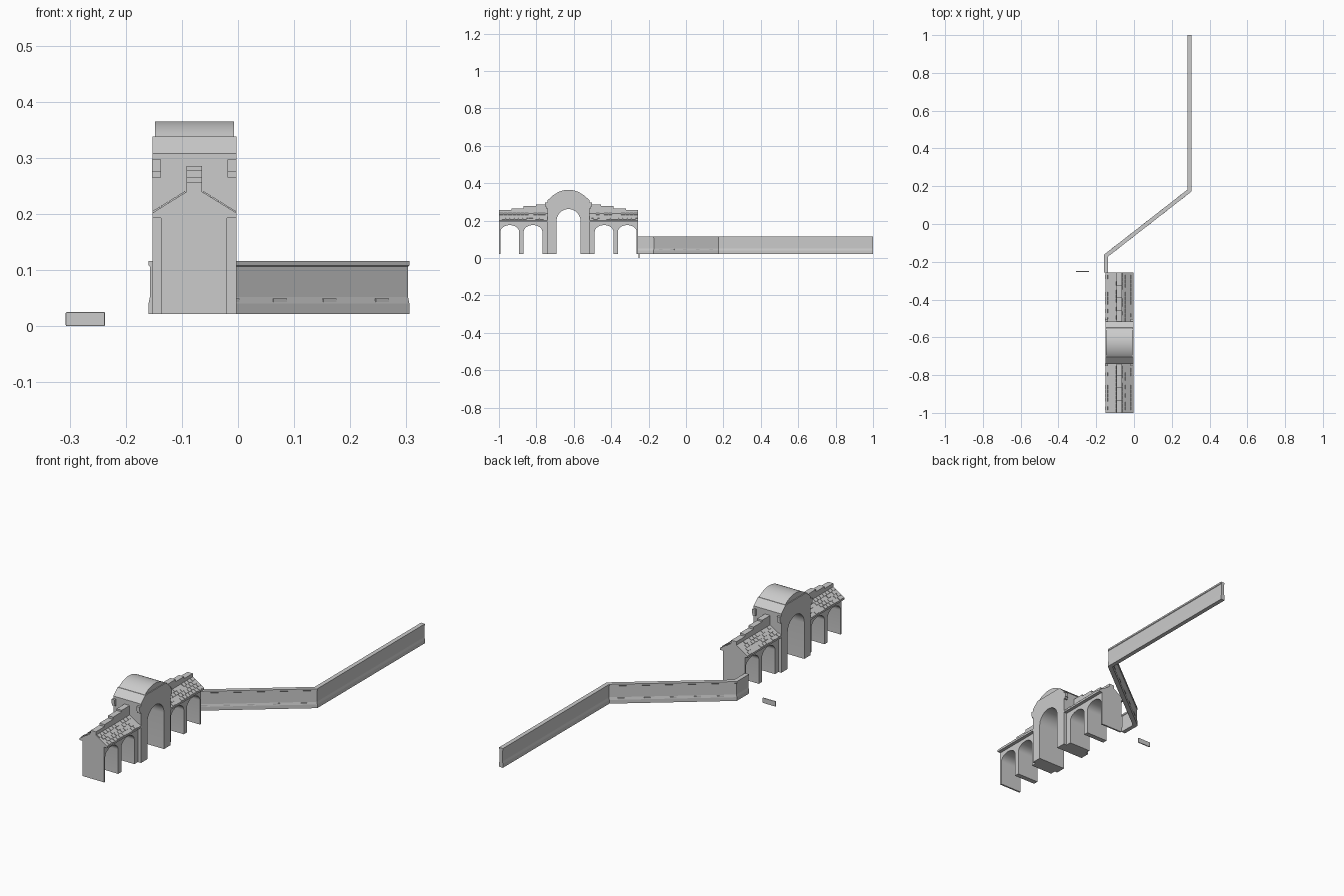
import bpy, bmesh, math, random
from mathutils import Matrix, Vector

random.seed(4)
if "Cube" in bpy.data.objects:
    bpy.data.objects.remove(bpy.data.objects["Cube"])

stone = bpy.data.materials.new("grey_stone")
stone.use_nodes = True
GREY = (0.6, 0.6, 0.6, 1)
stone.diffuse_color = GREY
stone.node_tree.nodes["Principled BSDF"].inputs["Base Color"].default_value = GREY

MID_X, MID_Y = -0.078, -0.628      # gatehouse centre
BASE = 0.022                       # ground level of the masonry


def finish(name, bm, smooth=False):
    bmesh.ops.recalc_face_normals(bm, faces=bm.faces)
    mesh = bpy.data.meshes.new(name)
    bm.to_mesh(mesh)
    bm.free()
    mesh.materials.append(stone)
    ob = bpy.data.objects.new(name, mesh)
    bpy.context.collection.objects.link(ob)
    if smooth:
        bpy.ops.object.select_all(action="DESELECT")
        ob.select_set(True)
        bpy.context.view_layer.objects.active = ob
        bpy.ops.object.shade_smooth_by_angle(angle=math.radians(30))
    return ob


def prism(name, outline, axis, lo, hi, smooth=False):
    """Extrude an outline: (y, z) along X, or (x, z) along Y."""
    bm = bmesh.new()
    place = (lambda u, v, t: (t, u, v)) if axis == "X" else (lambda u, v, t: (u, t, v))
    face = bm.faces.new([bm.verts.new(place(u, v, lo)) for u, v in outline])
    out = bmesh.ops.extrude_face_region(bm, geom=[face])
    moved = [g for g in out["geom"] if isinstance(g, bmesh.types.BMVert)]
    bmesh.ops.translate(bm, verts=moved, vec=Vector(place(0, 0, hi - lo)))
    return finish(name, bm, smooth)


def add_box(bm, centre, size, turn=Matrix()):
    mat = Matrix.Translation(centre) @ turn @ Matrix.Diagonal((*size, 1))
    bmesh.ops.create_cube(bm, size=1, matrix=mat)


def arch(centre, half, spring, rise, steps=16):
    """Points of an arched opening, from its left foot to its right foot."""
    curve = [(centre - half * math.cos(math.pi * i / steps),
              spring + rise * math.sin(math.pi * i / steps)) for i in range(steps + 1)]
    return [(centre - half, BASE)] + curve + [(centre + half, BASE)]


def crown(half, low, high, steps=16):
    """Shallow arc over the gatehouse, running towards -y."""
    rise = high - low
    r = (half * half + rise * rise) / (2 * rise)
    a = math.asin(half / r)
    angles = [a - 2 * a * i / steps for i in range(steps + 1)]
    return [(MID_Y + r * math.sin(t), high - r + r * math.cos(t)) for t in angles]


# Gatehouse body with the tall archway
HALF = 0.113
body = [(MID_Y - HALF, BASE)] + arch(MID_Y, 0.064, 0.198, 0.064)
body += [(MID_Y + HALF, BASE), (MID_Y + HALF, 0.308), (MID_Y + 0.08, 0.338),
         (MID_Y - 0.08, 0.338), (MID_Y - HALF, 0.308)]
prism("gatehouse", body, "X", -0.152, -0.003, True)

# Barrel roof above the shoulders
barrel = crown(0.077, 0.338, 0.365)
barrel += [(MID_Y - 0.077, 0.33), (MID_Y + 0.077, 0.33)]
prism("barrel_roof", barrel, "X", -0.148, -0.007, True)

# Corbels at the gatehouse corners
bm = bmesh.new()
for sx in (-1, 1):
    for sy in (-1, 1):
        x = MID_X + sx * 0.067
        add_box(bm, (x, MID_Y + sy * 0.118, 0.286), (0.016, 0.014, 0.022))
        add_box(bm, (x, MID_Y + sy * 0.116, 0.270), (0.016, 0.010, 0.010))
finish("corner_corbels", bm)

# Two arcaded wings, mirrored about the gatehouse
END = 0.372
for side, label in ((-1, "front"), (1, "rear")):
    def at(d, s=side):
        return MID_Y + s * d

    # Arcade wall with two arches through it
    wall = [(at(0.108), BASE)]
    for d in (0.190, 0.314):
        opening = arch(at(d), 0.050, 0.140, 0.036)
        wall += opening if side > 0 else opening[::-1]
    wall += [(at(END), BASE), (at(END), 0.2), (at(0.108), 0.2)]
    prism(label + "_arcade", wall, "X", -0.137, -0.02, True)

    # Gabled roof with a thin eave
    lo, hi = sorted((at(0.108), at(END)))
    gable = [(-0.152, 0.193), (-0.003, 0.193), (-0.003, 0.202),
             (MID_X, 0.248), (-0.152, 0.202)]
    prism(label + "_roof", gable, "Y", lo, hi)

    # Stepped ridge climbing towards the gatehouse
    bm = bmesh.new()
    step = (END - 0.108) / 4
    for i, top in enumerate((0.285, 0.277, 0.266, 0.256)):
        centre = (MID_X, at(0.108 + step * (i + 0.5)), (top + 0.235) / 2)
        add_box(bm, centre, (0.028, step, top - 0.235))
    finish(label + "_ridge", bm)

    # Staggered roof tiles on both slopes
    bm = bmesh.new()
    pitch = math.atan2(0.046, 0.0745)
    for sx in (-1, 1):
        turn = Matrix.Rotation(sx * pitch, 4, "Y")
        for row in range(4):
            f = (row + 0.5) / 5
            for col in range(11):
                if random.random() < 0.25:
                    continue
                d = 0.122 + 0.0225 * (col + 0.5 * (row % 2))
                if d > END - 0.011:
                    continue
                x = MID_X + sx * 0.0745 * (1 - f)
                add_box(bm, (x, at(d), 0.2025 + 0.046 * f),
                        (0.0155, 0.020, 0.004), turn)
    finish(label + "_roof_tiles", bm)

# Boundary wall: a coped section swept along a bent path
path = [Vector(p) for p in ((-0.149, -0.256), (-0.149, -0.168), (0.295, 0.178), (0.295, 1.0))]
half_section = [(0.0105, BASE), (0.0105, 0.040), (0.008, 0.052), (0.008, 0.106),
                (0.0105, 0.108), (0.0105, 0.116)]
section = half_section + [(-w, z) for w, z in reversed(half_section)]
bm = bmesh.new()
rings = []
for i, p in enumerate(path):
    before = (p - path[i - 1]).normalized() if i else None
    after = (path[i + 1] - p).normalized() if i < len(path) - 1 else None
    a, b = before or after, after or before
    normals = [Vector((d.y, -d.x)) for d in (a, b)]
    mitre = (normals[0] + normals[1]).normalized()
    mitre /= mitre.dot(normals[0])
    rings.append([bm.verts.new((*(p + mitre * w), z)) for w, z in section])
n = len(section)
for r0, r1 in zip(rings, rings[1:]):
    for k in range(n):
        bm.faces.new((r0[k], r0[(k + 1) % n], r1[(k + 1) % n], r1[k]))
bm.faces.new(rings[0])
bm.faces.new(rings[-1])
finish("boundary_wall", bm)

# Small stones at the foot of the slanted wall
bm = bmesh.new()
run = path[2] - path[1]
turn = Matrix.Rotation(math.atan2(run.y, run.x), 4, "Z")
for f in (0.12, 0.3, 0.49, 0.69, 0.9):
    add_box(bm, (*(path[1] + run * f), 0.046), (0.03, 0.022, 0.006), turn)
finish("wall_foot_stones", bm)

# Separate low slab beside the gate
bm = bmesh.new()
add_box(bm, (-0.272, -0.252, 0.0125), (0.07, 0.006, 0.025))
slab = finish("low_slab", bm)
bevel = slab.modifiers.new("soft_edges", "BEVEL")
bevel.width = 0.002
bevel.segments = 2
